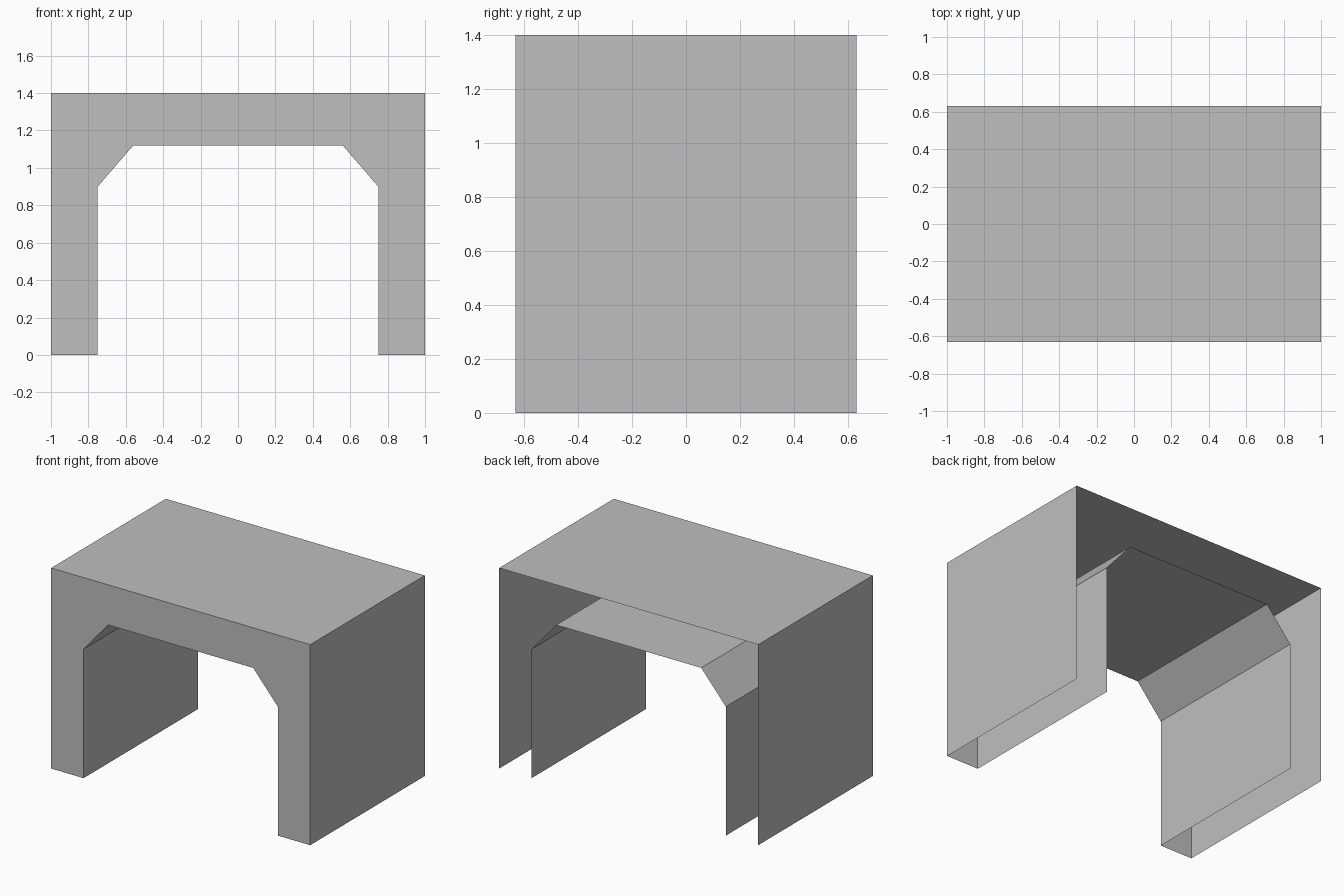
import bpy, bmesh

if "Cube" in bpy.data.objects:
    bpy.data.objects.remove(bpy.data.objects["Cube"])

HALF_DEPTH = 0.632

# Right half of the arch outline, from inner foot round to the crown
outer = [(1.0, 0.0), (1.0, 1.4)]
inner = [(0.56, 1.12), (0.75, 0.9), (0.75, 0.0)]


def mirror(points):
    return [(-x, z) for x, z in reversed(points)]


# Counter-clockwise outline as seen from the front
outline = outer + mirror(outer) + mirror(inner) + inner

bm = bmesh.new()
front = [bm.verts.new((x, -HALF_DEPTH, z)) for x, z in outline]
back = [bm.verts.new((x, HALF_DEPTH, z)) for x, z in outline]

# Front panel with the arched opening
bm.faces.new(front)

# Outer and inner shell walls; the feet and the back stay open
count = len(outline)
for i in range(count):
    j = (i + 1) % count
    if outline[i][1] == 0 and outline[j][1] == 0:
        continue
    bm.faces.new((front[j], front[i], back[i], back[j]))

mesh = bpy.data.meshes.new("arch_shell")
bm.to_mesh(mesh)
bm.free()

# Plain grey surface
grey = bpy.data.materials.new("light grey")
grey.diffuse_color = (0.52, 0.52, 0.52, 1.0)
grey.use_nodes = True
grey.node_tree.nodes["Principled BSDF"].inputs["Base Color"].default_value = grey.diffuse_color
mesh.materials.append(grey)

arch = bpy.data.objects.new("arch_shell", mesh)
bpy.context.collection.objects.link(arch)
